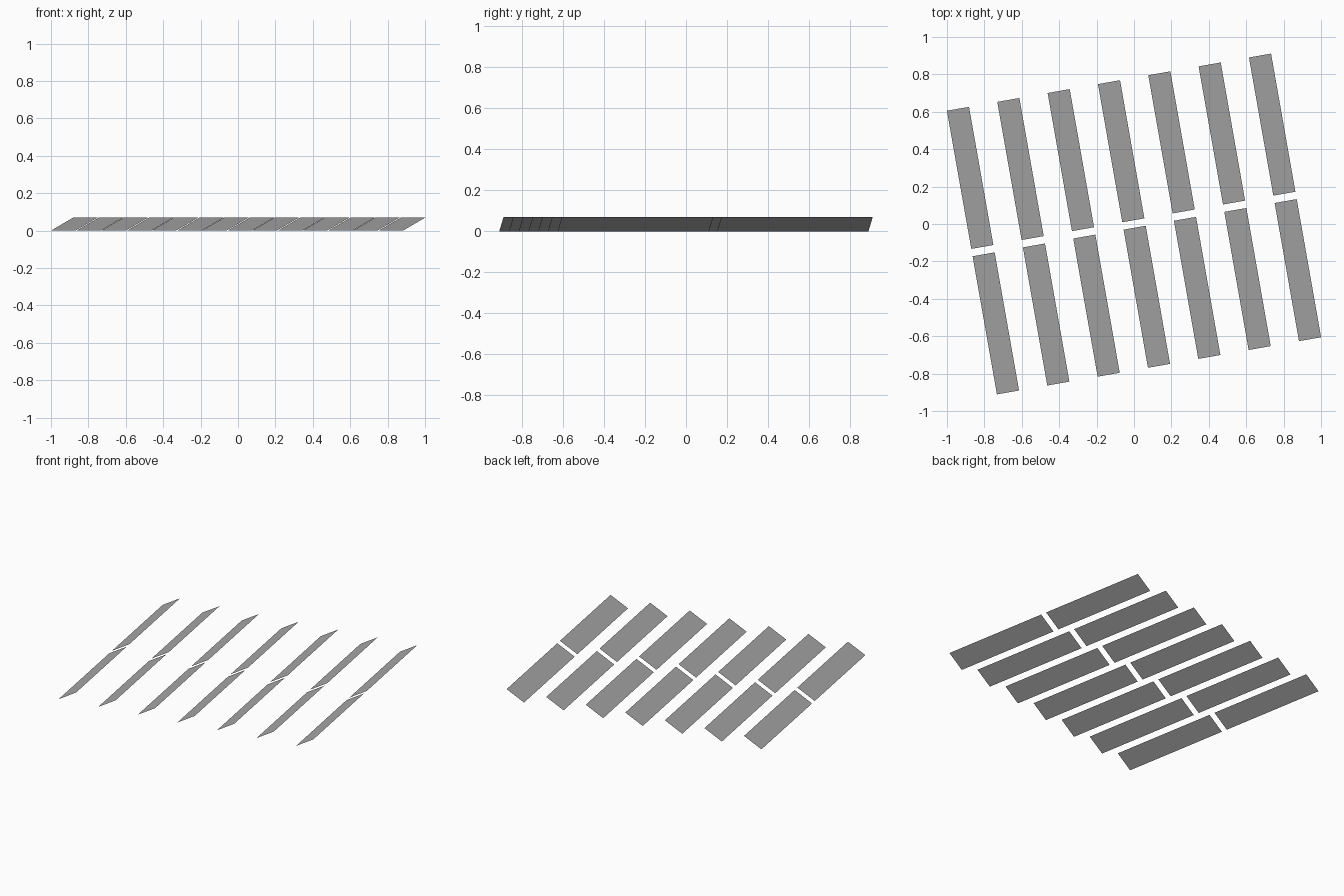
import bpy
from math import radians, cos, sin, tan
from mathutils import Matrix, Vector

cube = bpy.data.objects.get("Cube")
if cube:
    bpy.data.objects.remove(cube, do_unlink=True)

# Layout of the tilted panel field
YAW, TILT = radians(10), radians(30)
SPAN = 0.12            # panel width seen from above
LENGTH = 0.75
COLUMNS, ROWS = 7, 2
COLUMN_STEP, ROW_STEP = 0.2733, 0.79

grey = bpy.data.materials.new("panel grey")
grey.use_nodes = True
colour = (0.4, 0.4, 0.4, 1)
grey.diffuse_color = colour
grey.node_tree.nodes["Principled BSDF"].inputs["Base Color"].default_value = colour

# One flat sheet shared by every panel
w, l = SPAN / cos(TILT) / 2, LENGTH / 2
sheet = bpy.data.meshes.new("panel_sheet")
sheet.from_pydata([(-w, -l, 0), (w, -l, 0), (w, l, 0), (-w, l, 0)], [], [(0, 1, 2, 3)])
sheet.materials.append(grey)

yaw = Matrix.Rotation(YAW, 4, 'Z')
tilt = Matrix.Rotation(-TILT, 4, 'Y')   # right-hand long edge raised
height = SPAN * tan(TILT) / 2

for row, row_name in enumerate(("front", "back")):
    for col in range(COLUMNS):
        panel = bpy.data.objects.new(f"{row_name}_panel_{col + 1}", sheet)
        bpy.context.collection.objects.link(panel)
        spot = Vector(((col - (COLUMNS - 1) / 2) * COLUMN_STEP,
                       (row - (ROWS - 1) / 2) * ROW_STEP, height))
        panel.matrix_world = yaw @ Matrix.Translation(spot) @ tilt
